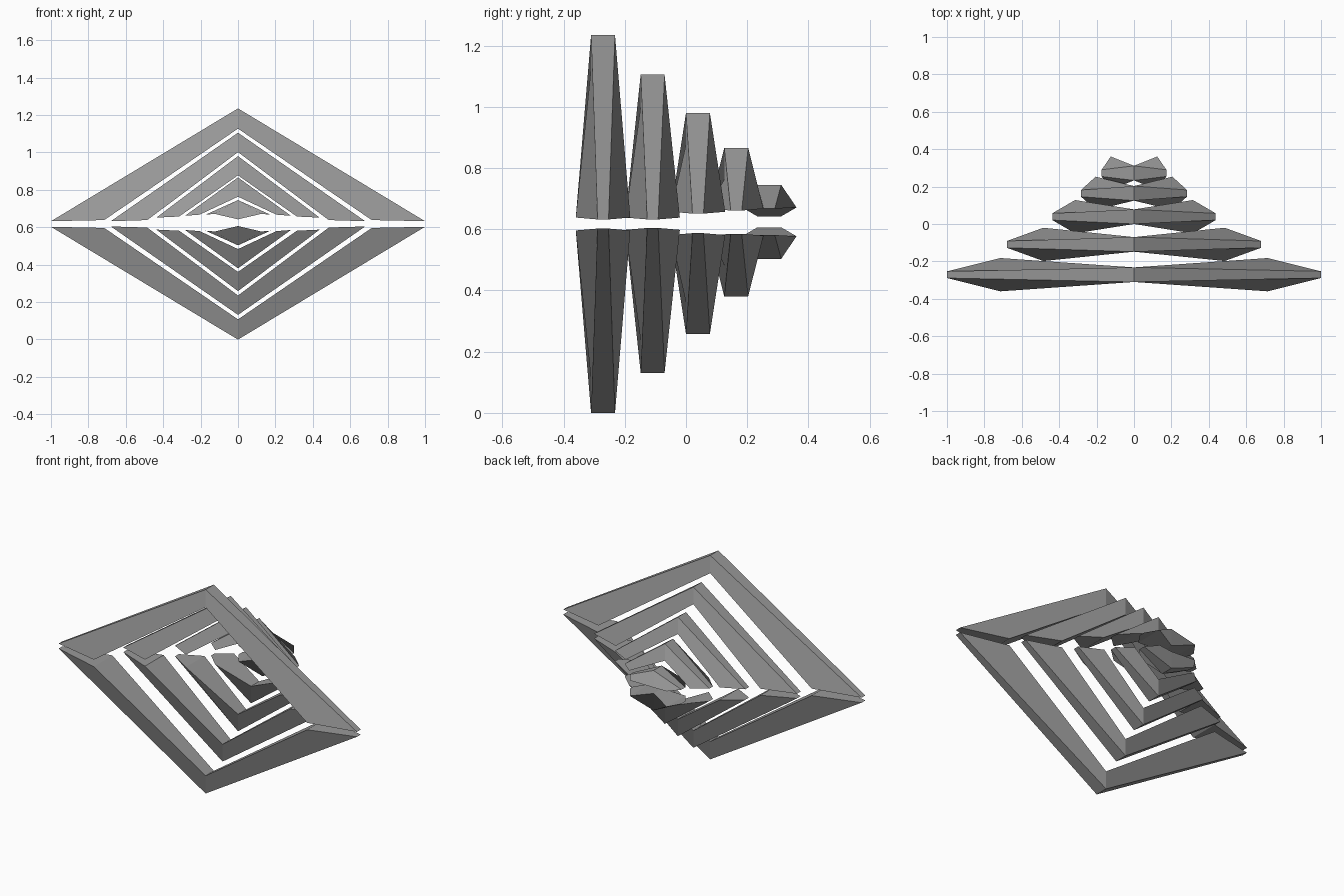
import bpy, bmesh

if "Cube" in bpy.data.objects:
    bpy.data.objects.remove(bpy.data.objects["Cube"])

# per chevron: y centre, mirror height, apex z, thickness, outer tip x, outer z, inner x, inner z
RINGS = [
    (-0.271, 0.617, 1.235, 0.108, 1.000, 0.632, 0.715, 0.638),
    (-0.109, 0.618, 1.105, 0.104, 0.680, 0.632, 0.485, 0.638),
    (0.039, 0.619, 0.980, 0.103, 0.437, 0.651, 0.315, 0.657),
    (0.164, 0.623, 0.866, 0.103, 0.283, 0.661, 0.205, 0.667),
    (0.272, 0.624, 0.745, 0.103, 0.173, 0.667, 0.124, 0.671),
]
APEX_DEPTH, TIP_HALF, INNER_HALF = 0.039, 0.018, 0.089

# dark grey finish
dark = bpy.data.materials.new("dark_grey")
dark.diffuse_color = (0.32, 0.32, 0.32, 1)
dark.use_nodes = True
dark.node_tree.nodes["Principled BSDF"].inputs["Base Color"].default_value = dark.diffuse_color


def chevron(name, ring, flip):
    yc, zm, za, thick, xo, zo, xi, zi = ring

    def end(s):
        return [(s * xo, yc - TIP_HALF, zo), (s * xo, yc + TIP_HALF, zo),
                (s * xi, yc + INNER_HALF, zi), (s * xi, yc - INNER_HALF, zi)]

    d = APEX_DEPTH
    apex = [(0, yc - d, za), (0, yc + d, za),
            (0, yc + d, za - thick), (0, yc - d, za - thick)]
    bm = bmesh.new()
    sections = []
    for section in (end(-1), apex, end(1)):
        sections.append([bm.verts.new((x, y, 2 * zm - z if flip else z))
                         for x, y, z in section])
    # skin neighbouring sections, then cap both ends
    for a, b in zip(sections, sections[1:]):
        for i in range(4):
            j = (i + 1) % 4
            bm.faces.new((a[i], a[j], b[j], b[i]))
    bm.faces.new(sections[0])
    bm.faces.new(sections[-1])
    bmesh.ops.recalc_face_normals(bm, faces=bm.faces)
    me = bpy.data.meshes.new(name)
    bm.to_mesh(me)
    bm.free()
    me.materials.append(dark)
    bpy.context.collection.objects.link(bpy.data.objects.new(name, me))


# nested upper and lower chevrons, front to back
for n, ring in enumerate(RINGS, 1):
    chevron(f"upper_chevron_{n}", ring, False)
    chevron(f"lower_chevron_{n}", ring, True)
